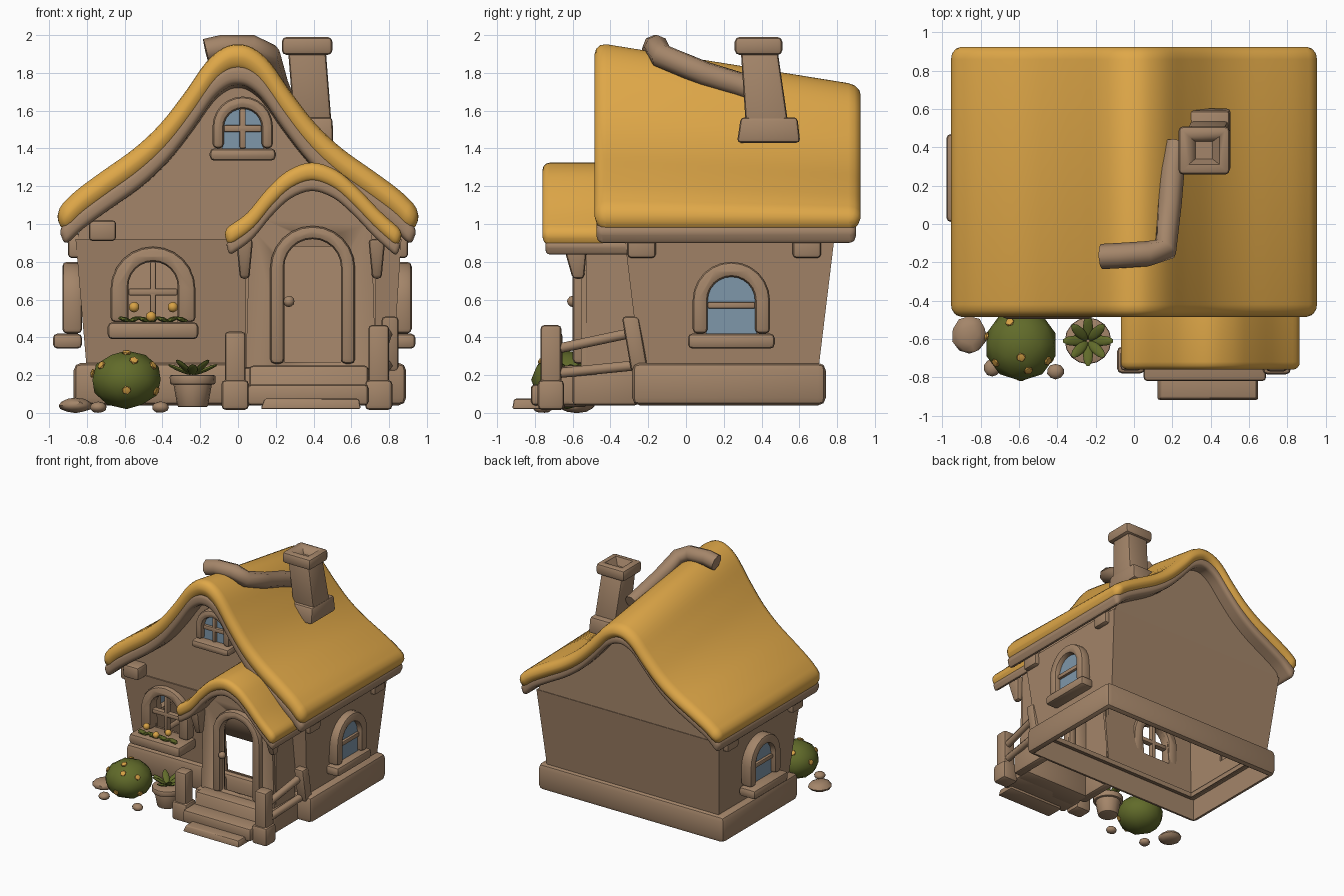
import bpy, bmesh, math, random
from mathutils import Vector, Matrix

if "Cube" in bpy.data.objects:
    bpy.data.objects.remove(bpy.data.objects["Cube"])
random.seed(4)

def material(name, rgb):
    m = bpy.data.materials.new(name)
    m.diffuse_color = (*rgb, 1)
    m.use_nodes = True
    m.node_tree.nodes["Principled BSDF"].inputs["Base Color"].default_value = m.diffuse_color
    return m
BROWN = material("warm_brown", (0.37, 0.235, 0.142))
GOLD = material("thatch_gold", (0.74, 0.39, 0.065))
GREEN = material("leaf_green", (0.12, 0.147, 0.023))
BLUE = material("glass_blue", (0.21, 0.31, 0.40))
FLOWER = material("flower_orange", (0.68, 0.36, 0.06))

def apply(ob, mod):
    bpy.context.view_layer.objects.active = ob
    bpy.ops.object.modifier_apply(modifier=mod.name)

def finish(name, bm, mat, bevel=0):
    bmesh.ops.recalc_face_normals(bm, faces=bm.faces)
    me = bpy.data.meshes.new(name)
    bm.to_mesh(me); bm.free()
    ob = bpy.data.objects.new(name, me)
    bpy.context.collection.objects.link(ob)
    me.materials.append(mat)
    bpy.ops.object.select_all(action='DESELECT')
    ob.select_set(True)
    bpy.context.view_layer.objects.active = ob
    if bevel:
        m = ob.modifiers.new("bevel", 'BEVEL')
        m.width, m.segments, m.limit_method, m.angle_limit = bevel, 2, 'ANGLE', math.radians(40)
        apply(ob, m)
    bpy.ops.object.shade_smooth_by_angle(angle=math.radians(38))
    return ob

def loft(name, rings, mat, bevel=0):
    """Skin over a row of closed rings, capped at both ends."""
    bm = bmesh.new()
    rings = [[bm.verts.new(p) for p in ring] for ring in rings]
    n = len(rings[0])
    for a, b in zip(rings, rings[1:]):
        for i in range(n):
            bm.faces.new((a[i], a[(i + 1) % n], b[(i + 1) % n], b[i]))
    bm.faces.new(rings[0]); bm.faces.new(rings[-1][::-1])
    return finish(name, bm, mat, bevel)

def prism(name, pts, ys, mat, bevel=0, zf=lambda y, z: z, mtx=Matrix()):
    """Closed x-z outline swept through the stations ys."""
    return loft(name, [[mtx @ Vector((x, y, zf(y, z))) for x, z in pts] for y in ys], mat, bevel)

def frustum(name, lo, z0, hi, z1, mat=BROWN, bevel=0.02):
    """Rects are (x0, x1, y0, y1)."""
    order = ((0, 2), (1, 2), (1, 3), (0, 3))
    return loft(name, [[(c[i], c[j], z) for i, j in order] for c, z in ((lo, z0), (hi, z1))], mat, bevel)

def box(name, rect, z0, z1, mat=BROWN, bevel=0.02):
    return frustum(name, rect, z0, rect, z1, mat, bevel)

def cut(ob, cutter):
    m = ob.modifiers.new("cut", 'BOOLEAN')
    m.operation, m.solver, m.object = 'DIFFERENCE', 'EXACT', cutter
    apply(ob, m)

def drop(ob):
    bpy.data.objects.remove(ob)

def ball(name, loc, scale, mat, sub=2, rot=Matrix(), jitter=0):
    bm = bmesh.new()
    bmesh.ops.create_icosphere(bm, subdivisions=sub, radius=1)
    for v in bm.verts:
        v.co *= 1 + random.uniform(-jitter, jitter)
        v.co = rot @ Vector([a * b for a, b in zip(v.co, scale)]) + Vector(loc)
    return finish(name, bm, mat)

def tube(name, pts, r, mat=BROWN, res=2):
    cu = bpy.data.curves.new(name, 'CURVE')
    cu.dimensions, cu.bevel_depth, cu.bevel_resolution, cu.use_fill_caps = '3D', r, res, True
    sp = cu.splines.new('POLY')
    sp.points.add(len(pts) - 1)
    for p, c in zip(sp.points, pts):
        p.co = (*c, 1)
    ob = bpy.data.objects.new(name, cu)
    bpy.context.collection.objects.link(ob)
    cu.materials.append(mat)
    bpy.ops.object.select_all(action='DESELECT')
    ob.select_set(True)
    bpy.context.view_layer.objects.active = ob
    bpy.ops.object.convert(target='MESH')

def spline(p, n=4):
    p = [Vector(q) for q in p]
    out = []
    for i in range(len(p) - 1):
        a, b, c, d = p[max(i - 1, 0)], p[i], p[i + 1], p[min(i + 2, len(p) - 1)]
        for k in range(n):
            t = k / n
            out.append(0.5 * (2 * b + (c - a) * t + (2 * a - 5 * b + 4 * c - d) * t * t + (3 * b - a - 3 * c + d) * t ** 3))
    return out + [p[-1]]

def down(p, i):
    t = (p[min(i + 1, len(p) - 1)] - p[max(i - 1, 0)]).normalized()
    return t, Vector((0.5 * t.y, -0.5 * t.x - 0.5))

def offset(p, th):
    return [q + th * down(p, i)[1] for i, q in enumerate(p)]

def slab(name, p, th, y0, y1, r, mat, zf=lambda y, z: z):
    """Rounded slab following profile p, with rounded rims on all four sides."""
    steps = [math.radians(a) for a in (0, 30, 60, 90)]
    last = len(p) - 1
    row = [(0, -a) for a in steps[:0:-1]] + [(i, 0) for i in range(last + 1)] + [(last, a) for a in steps[1:]]
    rings = []
    for i, a in row:
        t, d = down(p, i)
        ins = r * (1 - math.cos(a)) * 0.9
        q = p[i] + t * r * math.sin(a)
        ring = []
        for cy, ct, s in ((y0 + r, r, 180), (y1 - r, r, 270), (y1 - r, th - r, 0), (y0 + r, th - r, 90)):
            for b in steps:
                ang, k = b + math.radians(s), r - ins
                y, e = cy + k * math.cos(ang), ct + k * math.sin(ang)
                ring.append((q.x + d.x * e, y, zf(y, q.y + d.y * e)))
        rings.append(ring)
    return loft(name, rings, mat)

# main roof: thatch over a brown under-layer, ridge falling towards the back
half = [(0, 1.94), (0.08, 1.92), (0.17, 1.845), (0.28, 1.69), (0.41, 1.525), (0.55, 1.395), (0.72, 1.275), (0.85, 1.18), (0.925, 1.11)]
top = spline([(-x, z) for x, z in half[:0:-1]] + half)
sink = lambda y, z: 1.0 + (z - 1.0) * (1 - 0.205 * (y + 0.35) / 1.2) if z > 1.0 else z
slab("thatch_roof", top, 0.145, -0.485, 0.925, 0.065, GOLD, sink)
low = [q - Vector((0, 0.115)) for q in top]
slab("roof_underlayer", low, 0.1, -0.475, 0.9, 0.035, BROWN, sink)

# gable walls under the roof
under = [q for q in offset(top, 0.17) if abs(q.x) < 0.85]
prism("gable", under + [Vector((0.855, 0.88)), Vector((-0.855, 0.88))], (-0.315, 0.2, 0.78), BROWN, 0, sink)

# lower walls and plinth, hollow with an open floor
walls = frustum("walls", (-0.80, 0.82, -0.24, 0.70), 0.22, (-0.86, 0.865, -0.325, 0.785), 0.92, bevel=0)
plinth = box("plinth", (-0.87, 0.89, -0.285, 0.74), 0.04, 0.265, bevel=0.04)
inner = frustum("inner_cutter", (-0.78, 0.80, -0.215, 0.675), 0.1, (-0.84, 0.845, -0.3, 0.76), 0.93, bevel=0)
cut(walls, inner); drop(inner)
inner = box("inner_cutter", (-0.825, 0.845, -0.24, 0.695), -0.1, 0.225, bevel=0)
cut(plinth, inner); drop(inner)
inner = box("inner_cutter", (-0.778, 0.798, -0.213, 0.673), 0.1, 0.4, bevel=0)
cut(plinth, inner); drop(inner)

# porch walls and roof
ptop = spline([(-0.045, 0.99), (0.05, 1.06), (0.15, 1.18), (0.26, 1.28), (0.39, 1.325), (0.52, 1.285), (0.63, 1.195), (0.75, 1.07), (0.845, 0.985)])
slab("porch_thatch", ptop, 0.1, -0.76, -0.25, 0.04, GOLD)
slab("porch_roof_underlayer", [q - Vector((0, 0.075)) for q in ptop], 0.075, -0.745, -0.27, 0.025, BROWN)
pw = [q for q in offset(ptop, 0.12) if 0.04 < q.x < 0.73]
porch = prism("porch_front", pw + [Vector((0.73, 0.2)), Vector((0.04, 0.2))], (-0.555, -0.53), BROWN)
for s, x in (("left", 0.04), ("right", 0.71)):
    box("porch_side_" + s, (x, x + 0.02, -0.53, -0.27), 0.2, 0.95, bevel=0)
    box("porch_plinth_" + s, (x - 0.03, x + 0.05, -0.6, -0.25), 0.04, 0.24)
    c = x + (-0.005 if s == "left" else 0.025)
    frustum("porch_bracket_" + s, (c - 0.025, c + 0.025, -0.6, -0.54), 0.71, (c - 0.045, c + 0.045, -0.66, -0.52), 0.92)

# arched openings
def arch(w, z0, z1, n=12):
    r = min(w, z1 - z0)
    return [(w, z0)] + [(w * math.cos(math.pi * i / n), z1 - r + r * math.sin(math.pi * i / n)) for i in range(n + 1)] + [(-w, z0)]

def frame(name, m, wo, zo, wi, zi, z0, depth):
    prism(name, arch(wo, z0, zo)[1:] + arch(wi, z0, zi)[:0:-1] + [(wi, z0), (wo, z0)], (0.03, -depth), BROWN, 0.025, mtx=m)

def bar(name, m, x, z0, z1, y0, y1, bevel):
    prism(name, [(-x, z0), (x, z0), (x, z1), (-x, z1)], (y0, y1), BROWN, bevel, mtx=m)

def window(name, m, z0, zo, wo, wi, zi, sill_w, sill_h, sill_d, glass, upright, cutting):
    frame(name + "_frame", m, wo, zo, wi, zi, z0, 0.075)
    bar(name + "_sill", m, sill_w, z0 - sill_h, z0, 0.03, -sill_d, 0.025)
    zm = (z0 + zi) / 2
    bar(name + "_crossbar", m, wi, zm - 0.018, zm + 0.018, 0.0, -0.05, 0.008)
    if upright:
        bar(name + "_mullion", m, 0.016, z0, zi, 0.0, -0.05, 0.008)
    if glass:
        prism(name + "_glass", arch(wi + 0.01, z0, zi + 0.01), (-0.02, -0.028), BLUE, mtx=m)
    if cutting:
        c = prism("cutter", arch(wi, z0, zi), (0.14, -0.2), BROWN, mtx=m)
        cut(walls, c); drop(c)

T, R = Matrix.Translation, lambda a: Matrix.Rotation(math.radians(a), 4, 'Z')
window("front_window", T((-0.45, -0.285, 0)), 0.48, 0.88, 0.225, 0.13, 0.8, 0.24, 0.09, 0.21, False, True, True)
window("right_window", T((0.845, 0.24, 0)) @ R(90), 0.42, 0.8, 0.205, 0.125, 0.72, 0.23, 0.08, 0.095, True, False, True)
window("left_window", T((-0.855, 0.24, 0)) @ R(-90), 0.42, 0.8, 0.205, 0.125, 0.72, 0.23, 0.08, 0.125, True, False, True)
window("gable_window", T((0.025, -0.315, 0)), 1.40, 1.675, 0.16, 0.1, 1.61, 0.175, 0.065, 0.11, True, True, False)

# open doorway with frame and knob; the house wall is open behind the porch
door = T((0.395, -0.54, 0))
frame("door_frame", door, 0.225, 0.99, 0.15, 0.92, 0.26, 0.06)
c = prism("cutter", arch(0.15, 0.27, 0.92), (0.1, -0.2), BROWN, mtx=door)
cut(porch, c); drop(c)
c = box("cutter", (0.07, 0.70, -0.5, -0.1), 0.27, 0.88, bevel=0)
cut(walls, c); drop(c)
walls.data.shade_flat()
ball("door_knob", (0.27, -0.6, 0.59), (0.03, 0.03, 0.03), BROWN)

# steps
frustum("step_top", (0.06, 0.69, -0.7, -0.5), 0.04, (0.06, 0.69, -0.66, -0.5), 0.25)
box("step_middle", (0.05, 0.69, -0.82, -0.6), 0.04, 0.15)
frustum("step_bottom", (0.12, 0.65, -0.92, -0.76), 0.02, (0.14, 0.64, -0.91, -0.76), 0.075, bevel=0.01)

# posts and right-hand rails
for s, x, y, z in (("left", -0.015, -0.71, 0.43), ("right", 0.745, -0.715, 0.465)):
    box("post_" + s, (x - 0.055, x + 0.055, y - 0.055, y + 0.055), 0.1, z)
    box("post_base_" + s, (x - 0.073, x + 0.073, y - 0.07, y + 0.07), 0.015, 0.175, bevel=0.025)
frustum("wall_post", (0.76, 0.85, -0.29, -0.2), 0.22, (0.76, 0.85, -0.34, -0.25), 0.51)
tube("upper_rail", [(0.76, -0.68, 0.34), (0.79, -0.28, 0.425)], 0.03, res=1)
tube("lower_rail", [(0.76, -0.68, 0.21), (0.79, -0.28, 0.25)], 0.03, res=1)

# chimney with hollow cap
frustum("chimney_shaft", (0.3, 0.5, 0.32, 0.55), 1.47, (0.265, 0.465, 0.29, 0.485), 1.92)
frustum("chimney_foot", (0.28, 0.505, 0.27, 0.605), 1.43, (0.28, 0.5, 0.29, 0.59), 1.565)
cap = box("chimney_cap", (0.232, 0.5, 0.258, 0.51), 1.895, 1.99, bevel=0.025)
c = frustum("cutter", (0.32, 0.41, 0.34, 0.43), 1.93, (0.28, 0.452, 0.306, 0.462), 2.0, bevel=0)
cut(cap, c); drop(c)

# ridge beam bending over to the chimney
tube("ridge_beam", [(-0.17, -0.17, 1.915), (-0.08, -0.165, 1.936), (0.07, -0.155, 1.936), (0.165, -0.13, 1.89),
                    (0.185, 0.1, 1.795), (0.2, 0.28, 1.74), (0.22, 0.42, 1.69)], 0.066)

# rafter ends below the eaves
for sx in (-1, 1):
    for y in (-0.235, 0.64):
        x0, x1 = sorted((sx * 0.78, sx * 0.9))
        box("rafter_end", (x0, x1, y - 0.075, y + 0.075), 0.82, 0.95)
box("front_beam_end", (-0.79, -0.645, -0.43, -0.28), 0.91, 1.02)

# window box plants
for x, z in ((-0.55, 0.56), (-0.46, 0.51), (-0.345, 0.56)):
    ball("box_flower", (x, -0.45, z), (0.028, 0.028, 0.028), FLOWER)
for i in range(7):
    ball("box_leaf", (-0.6 + i * 0.05, -0.44, 0.495), (0.04, 0.03, 0.014), GREEN, 1, Matrix.Rotation((-1) ** i * 0.3, 3, 'Y'))

# bush with blossoms
bc, br = Vector((-0.59, -0.63, 0.175)), Vector((0.19, 0.19, 0.155))
ball("bush", bc, br, GREEN)
for d in ((0, -0.35, 0.94), (0.75, -0.45, 0.5), (0, -0.92, -0.35), (-0.7, -0.5, 0.5), (0.2, -0.7, 0.65), (-0.3, 0.6, 0.7), (0.85, -0.4, -0.4), (-0.85, 0.2, 0.2)):
    n = Vector(d).normalized()
    ball("bush_blossom", bc + Vector([a * b for a, b in zip(n, br)]), (0.026, 0.026, 0.012), FLOWER, 1, n.to_track_quat('Z', 'Y').to_matrix())

# potted plant
for nm, r0, r1, z0, z1 in (("pot", 0.08, 0.105, 0.03, 0.17), ("pot_rim", 0.12, 0.122, 0.15, 0.2)):
    bm = bmesh.new()
    bmesh.ops.create_cone(bm, cap_ends=True, segments=16, radius1=r0, radius2=r1, depth=z1 - z0, matrix=T((-0.24, -0.61, (z0 + z1) / 2)))
    finish(nm, bm, BROWN, 0.01)
for i in range(8):
    rot = Matrix.Rotation(i * math.pi / 4, 3, 'Z') @ Matrix.Rotation(-0.4 - 0.2 * (i % 2), 3, 'Y')
    ball("pot_leaf", Vector((-0.24, -0.61, 0.2)) + rot @ Vector((0.075, 0, 0)), (0.07, 0.027, 0.011), GREEN, 2, rot)

# stones
for x, y, sx, sy, sz in ((-0.86, -0.58, 0.09, 0.1, 0.04), (-0.74, -0.75, 0.045, 0.045, 0.03), (-0.41, -0.77, 0.045, 0.04, 0.03)):
    ball("stone", (x, y, sz), (sx, sy, sz), BROWN, 2, jitter=0.04)
